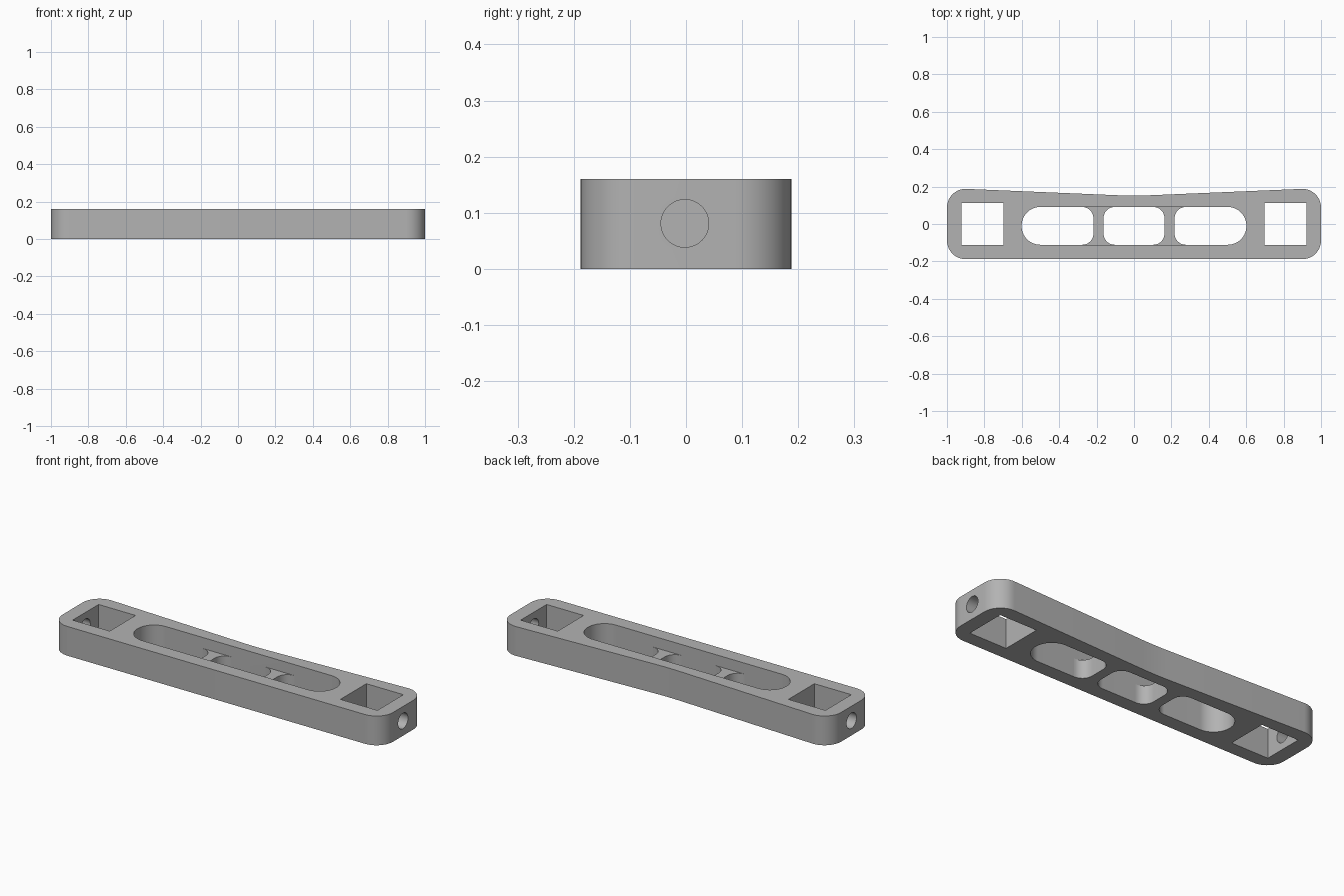
import bpy, bmesh, math
from mathutils import Vector

if "Cube" in bpy.data.objects:
    bpy.data.objects.remove(bpy.data.objects["Cube"], do_unlink=True)

HEIGHT = 0.16
SLOT_Y, SLOT_HALF = -0.01, 0.101

grey = bpy.data.materials.new("mid grey")
grey.use_nodes = True
grey.diffuse_color = (0.45, 0.45, 0.45, 1)
grey.node_tree.nodes["Principled BSDF"].inputs["Base Color"].default_value = grey.diffuse_color


def rounded(corners, steps=12):
    """Turn (x, y, radius) corners into an outline with true arcs."""
    out = []
    for i, (x, y, r) in enumerate(corners):
        p = Vector((x, y))
        if r == 0:
            out.append(p)
            continue
        to_prev = (Vector(corners[i - 1][:2]) - p).normalized()
        to_next = (Vector(corners[(i + 1) % len(corners)][:2]) - p).normalized()
        half = to_prev.angle(to_next) / 2
        centre = p + (to_prev + to_next).normalized() * r / math.sin(half)
        start = p + to_prev * r / math.tan(half) - centre
        end = p + to_next * r / math.tan(half) - centre
        sweep = start.angle_signed(end)
        for k in range(steps + 1):
            a = -sweep * k / steps
            c, s = math.cos(a), math.sin(a)
            out.append(centre + Vector((start.x * c - start.y * s, start.x * s + start.y * c)))
    return out


def prism(name, outline, z0, z1):
    bm = bmesh.new()
    points = [p for i, p in enumerate(outline) if (p - outline[i - 1]).length > 1e-4]
    base = bm.faces.new([bm.verts.new((p.x, p.y, z0)) for p in points])
    top = bmesh.ops.extrude_face_region(bm, geom=[base])["geom"]
    bmesh.ops.translate(bm, vec=(0, 0, z1 - z0),
                        verts=[g for g in top if isinstance(g, bmesh.types.BMVert)])
    bmesh.ops.recalc_face_normals(bm, faces=bm.faces)
    mesh = bpy.data.meshes.new(name)
    bm.to_mesh(mesh)
    bm.free()
    mesh.materials.append(grey)
    obj = bpy.data.objects.new(name, mesh)
    bpy.context.collection.objects.link(obj)
    return obj


def box_corners(cx, cy, hx, hy, r):
    return [(cx - hx, cy - hy, r), (cx + hx, cy - hy, r),
            (cx + hx, cy + hy, r), (cx - hx, cy + hy, r)]


def select_only(obj):
    bpy.ops.object.select_all(action="DESELECT")
    obj.select_set(True)
    bpy.context.view_layer.objects.active = obj


# Bar with rounded ends and a shallow bend along the back edge
bar = prism("bar", rounded([(-1, -0.188, 0.1), (1, -0.188, 0.1), (1, 0.192, 0.1),
                            (0, 0.15, 2), (-1, 0.192, 0.1)]), 0, HEIGHT)

# Long slot, square end pockets and round holes through the end walls
cutters = [prism("slot_cutter", rounded(box_corners(0, SLOT_Y, 0.601, SLOT_HALF, 0.1), 16),
                 -0.1, 0.3)]
for side in (-1, 1):
    cutters.append(prism("pocket_cutter",
                         rounded(box_corners(side * 0.81, 0, 0.112, 0.112, 0)), -0.1, 0.3))
    bpy.ops.mesh.primitive_cylinder_add(vertices=48, radius=0.0425, depth=0.3,
                                        location=(side * 1.0, -0.002, 0.081),
                                        rotation=(0, math.pi / 2, 0))
    hole = bpy.context.object
    hole.name = "end_hole_cutter"
    hole.data.materials.append(grey)
    cutters.append(hole)

for cutter in cutters:
    cutter.hide_render = True
    select_only(bar)
    cut = bar.modifiers.new("cut", "BOOLEAN")
    cut.operation = "DIFFERENCE"
    cut.solver = "EXACT"
    cut.object = cutter
    bpy.ops.object.modifier_apply(modifier=cut.name)
    bpy.data.objects.remove(cutter, do_unlink=True)

# Low cross ribs in the slot, flared where they meet its walls
WAIST, FLARE = 0.027, 0.06
parts = [bar]
for side, label in ((-1, "right"), (1, "left")):
    x, lo, hi = side * 0.19, SLOT_Y - SLOT_HALF, SLOT_Y + SLOT_HALF
    tip = WAIST + FLARE
    parts.append(prism(label + "_rib", rounded([
        (x - tip, lo, 0), (x + tip, lo, 0), (x + WAIST, lo, FLARE), (x + WAIST, hi, FLARE),
        (x + tip, hi, 0), (x - tip, hi, 0), (x - WAIST, hi, FLARE), (x - WAIST, lo, FLARE)]),
        0, 0.1))

for part in parts:
    select_only(part)
    bpy.ops.object.shade_smooth_by_angle(angle=math.radians(30))
